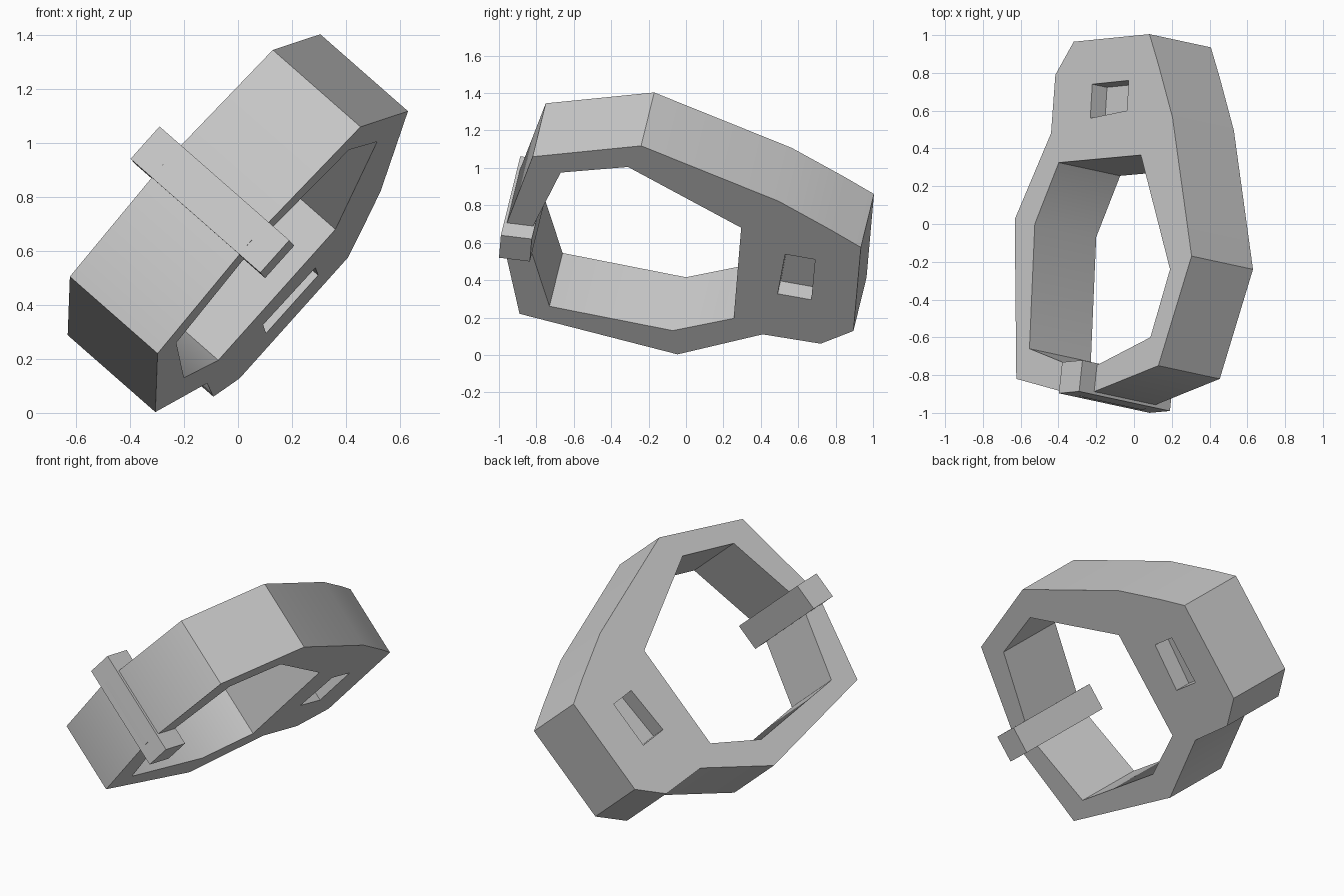
import bpy, bmesh, math
from mathutils import Vector

cube = bpy.data.objects.get("Cube")
if cube:
    bpy.data.objects.remove(cube, do_unlink=True)

# The frame lies in a tilted plane; profiles are given as (y, z) on its lower face
NORMAL = Vector((0.742, -0.16, -0.651)).normalized()
PLANE = -0.222
THICK = 0.438

grey = bpy.data.materials.new("plain_grey")
grey.use_nodes = True
grey.diffuse_color = (0.6, 0.6, 0.6, 1)
grey.node_tree.nodes["Principled BSDF"].inputs["Base Color"].default_value = (0.6, 0.6, 0.6, 1)


def on_plane(y, z):
    x = (PLANE - NORMAL.y * y - NORMAL.z * z) / NORMAL.x
    return Vector((x, y, z))


def prism(name, profile, start, end):
    """Extrude a tilted profile along the plane normal."""
    bm = bmesh.new()
    rings = [[bm.verts.new(on_plane(*p) + NORMAL * off) for p in profile]
             for off in (start, end)]
    bm.faces.new(rings[0])
    bm.faces.new(rings[1])
    count = len(profile)
    for i in range(count):
        j = (i + 1) % count
        bm.faces.new((rings[0][i], rings[0][j], rings[1][j], rings[1][i]))
    bmesh.ops.recalc_face_normals(bm, faces=bm.faces)
    mesh = bpy.data.meshes.new(name)
    bm.to_mesh(mesh)
    bm.free()
    mesh.materials.append(grey)
    obj = bpy.data.objects.new(name, mesh)
    bpy.context.collection.objects.link(obj)
    return obj


def select_only(obj):
    bpy.ops.object.select_all(action='DESELECT')
    obj.select_set(True)
    bpy.context.view_layer.objects.active = obj


def cut(target, cutter):
    cutter.hide_render = True
    select_only(target)
    mod = target.modifiers.new("cut", 'BOOLEAN')
    mod.operation = 'DIFFERENCE'
    mod.solver = 'EXACT'
    mod.object = cutter
    bpy.ops.object.modifier_apply(modifier=mod.name)
    bpy.data.objects.remove(cutter, do_unlink=True)


# Ring body
outer = [(-0.24, 1.118), (-0.82, 1.06), (-0.985, 0.635), (-0.89, 0.22),
         (-0.045, 0.003), (0.41, 0.11), (0.72, 0.06), (0.895, 0.128),
         (0.935, 0.575), (0.775, 0.668), (0.495, 0.822)]
ring = prism("ring_body", outer, -THICK, 0)

# Large opening
opening = [(-0.67, 0.975), (-0.31, 1.005), (0.295, 0.68), (0.255, 0.195),
           (-0.07, 0.13), (-0.73, 0.26), (-0.85, 0.625)]
cut(ring, prism("opening_cutter", opening, -THICK - 0.1, 0.1))

# Shallow square recess on both faces
recess = [(0.53, 0.538), (0.69, 0.51), (0.67, 0.295), (0.49, 0.327)]
DEPTH = 0.105
cut(ring, prism("lower_recess_cutter", recess, -DEPTH, 0.05))
cut(ring, prism("upper_recess_cutter", recess, -THICK - 0.05, -THICK + DEPTH))

# Square pin through the thin end of the ring
pin_profile = [(-0.983, 0.588), (-0.818, 0.568), (-0.808, 0.688), (-0.973, 0.708)]
pin = prism("cross_pin", pin_profile, -THICK - 0.105, 0.105)

for obj in (ring, pin):
    select_only(obj)
    bpy.ops.object.shade_smooth_by_angle(angle=math.radians(30))
